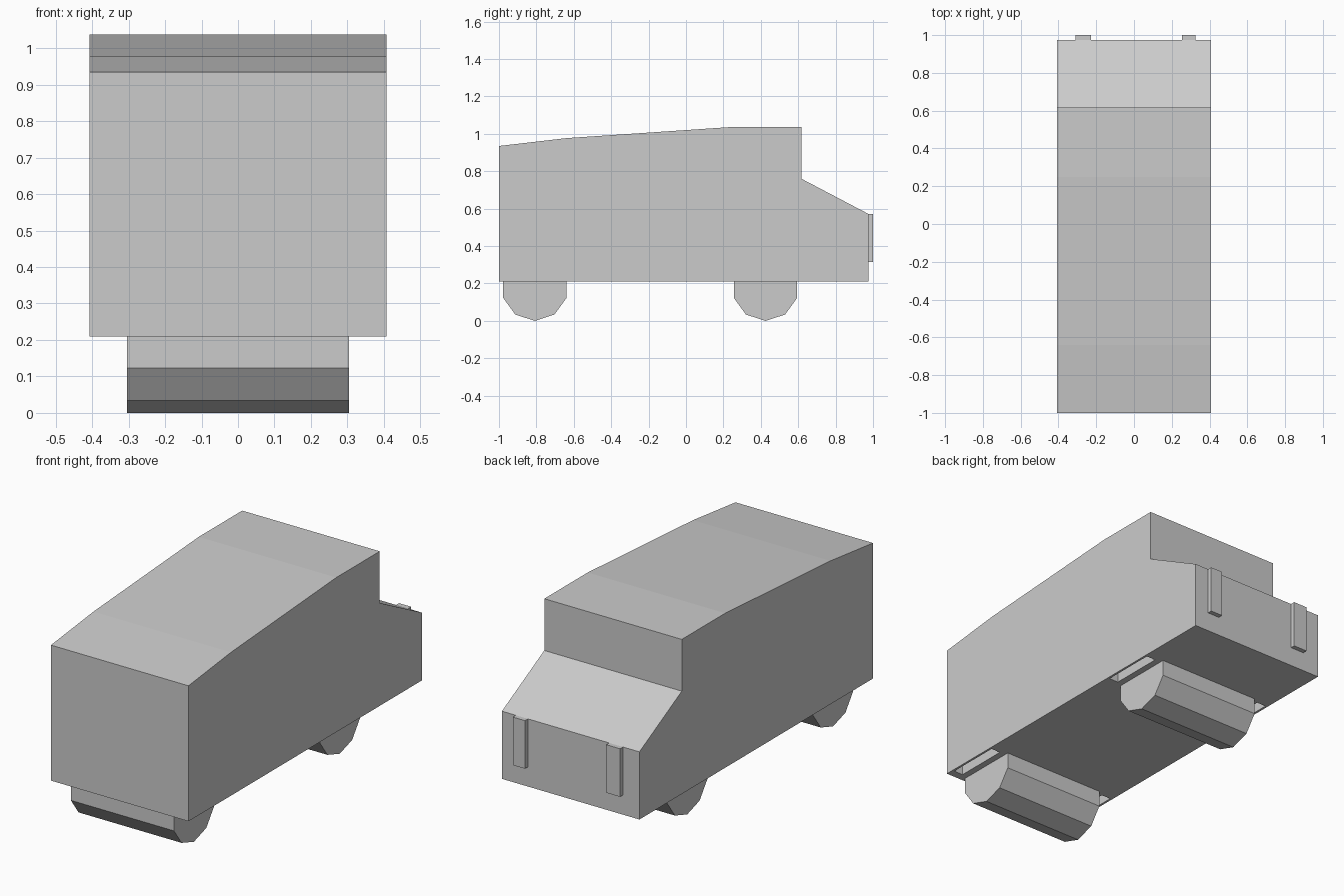
import bpy, bmesh, math

if "Cube" in bpy.data.objects:
    bpy.data.objects.remove(bpy.data.objects["Cube"])


def prism(name, profile, x0, x1):
    """Extrude a closed (y, z) profile along x."""
    bm = bmesh.new()
    face = bm.faces.new([bm.verts.new((x0, y, z)) for y, z in profile])
    ext = bmesh.ops.extrude_face_region(bm, geom=[face])
    moved = [v for v in ext["geom"] if isinstance(v, bmesh.types.BMVert)]
    bmesh.ops.translate(bm, verts=moved, vec=(x1 - x0, 0, 0))
    bmesh.ops.recalc_face_normals(bm, faces=bm.faces)
    mesh = bpy.data.meshes.new(name)
    bm.to_mesh(mesh)
    bm.free()
    obj = bpy.data.objects.new(name, mesh)
    bpy.context.collection.objects.link(obj)
    return obj


def rect(y0, y1, z0, z1):
    return [(y0, z0), (y1, z0), (y1, z1), (y0, z1)]


# Van body: sloping roof, upright windscreen, slanted bonnet
body = prism("van_body", [
    (-1.0, 0.21), (0.975, 0.21), (0.975, 0.572), (0.617, 0.76),
    (0.617, 1.037), (0.25, 1.037), (-0.64, 0.977), (-1.0, 0.935),
], -0.407, 0.407)

# Ten-sided wheel rollers, with a narrow floor slot beside each end
R = 0.178
for label, yc in (("tail", -0.808), ("bonnet", 0.425)):
    ring = [(yc + R * math.sin(i * math.tau / 10), R - R * math.cos(i * math.tau / 10))
            for i in range(10)]
    prism(f"{label}_wheels", ring, -0.305, 0.305)
    for side in (-1, 1):
        cutter = prism(f"{label}_slot_cutter", rect(yc - 0.148, yc + 0.148, 0.1, 0.32),
                       side * 0.34, side * 0.395)
        cutter.hide_render = True
        cutter.hide_viewport = True
        mod = body.modifiers.new("slot", 'BOOLEAN')
        mod.operation = 'DIFFERENCE'
        mod.object = cutter
        mod.solver = 'EXACT'

# Upright bumper bars on the bonnet end
for label, x0, x1 in (("left", -0.31, -0.228), ("right", 0.253, 0.325)):
    prism(f"{label}_bumper_bar", rect(0.965, 1.0, 0.315, 0.572), x0, x1)
